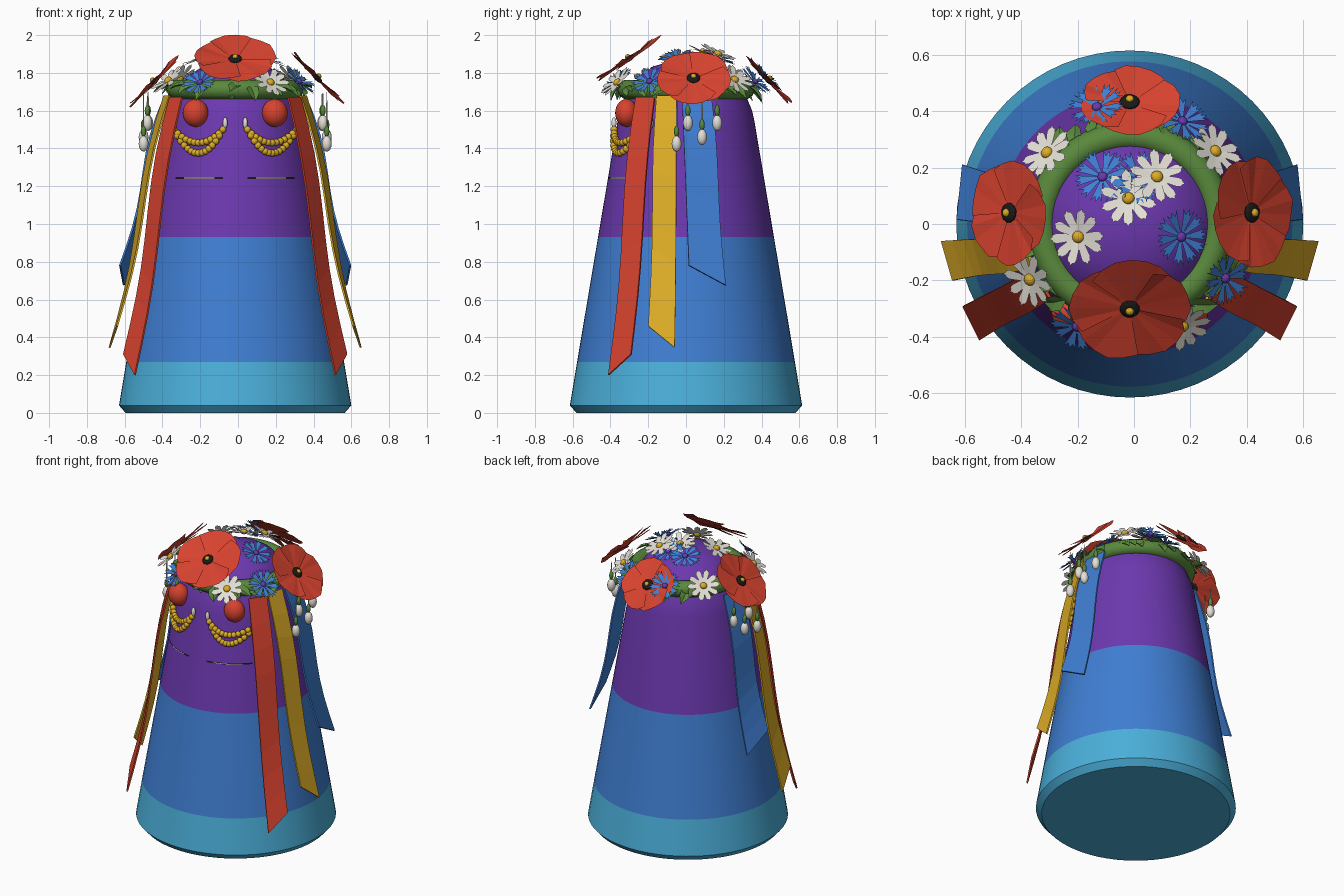
import bpy, bmesh, math, random
from math import sin, cos, pi, radians
from mathutils import Vector, Matrix

random.seed(4)
if "Cube" in bpy.data.objects:
    bpy.data.objects.remove(bpy.data.objects["Cube"])

CX = -0.015  # symmetry axis


def material(name, rgb):
    m = bpy.data.materials.new(name)
    m.use_nodes = True
    m.diffuse_color = (*rgb, 1)
    m.node_tree.nodes["Principled BSDF"].inputs["Base Color"].default_value = (*rgb, 1)
    return m


cyan = material("cyan", (0.07, 0.43, 0.70))
blue = material("blue", (0.05, 0.21, 0.65))
purple = material("purple", (0.15, 0.04, 0.43))
red = material("red", (0.68, 0.055, 0.028))
yellow = material("yellow", (0.73, 0.42, 0.02))
green = material("leaf green", (0.10, 0.25, 0.045))
white = material("white", (0.78, 0.75, 0.68))
black = material("black", (0.01, 0.01, 0.01))


def finish(name, bm, mats, smooth=False):
    me = bpy.data.meshes.new(name)
    bm.to_mesh(me)
    bm.free()
    for m in mats:
        me.materials.append(m)
    ob = bpy.data.objects.new(name, me)
    bpy.context.collection.objects.link(ob)
    for p in me.polygons:
        p.use_smooth = smooth
    return ob


def add_ball(bm, pos, scale, mat=0, segs=12):
    start = len(bm.faces)
    mtx = Matrix.Translation(pos) @ Matrix.Diagonal((*scale, 1))
    bmesh.ops.create_uvsphere(bm, u_segments=segs, v_segments=segs // 2 + 2, radius=1, matrix=mtx)
    bm.faces.ensure_lookup_table()
    for f in bm.faces[start:]:
        f.material_index = mat
        f.smooth = True


def body_radius(z):
    return 0.622 - 0.168 * z


def lathe(bm, profile, segs):
    rings = [[bm.verts.new((CX + r * cos(2 * pi * i / segs), r * sin(2 * pi * i / segs), z))
              for i in range(segs)] for r, z in profile]
    for a, b in zip(rings, rings[1:]):
        for i in range(segs):
            j = (i + 1) % segs
            bm.faces.new((a[i], a[j], b[j], b[i]))
    bm.faces.new(rings[0][::-1])
    bm.faces.new(rings[-1])


# Conical body with three colour bands and a domed top
bm = bmesh.new()
lathe(bm, [(0.58, 0), (0.615, 0.04), (body_radius(0.27), 0.27), (body_radius(0.93), 0.93),
           (0.363, 1.54), (0.35, 1.6), (0.325, 1.66), (0.29, 1.73), (0.24, 1.79),
           (0.17, 1.835), (0.09, 1.86), (0.02, 1.867)], 64)
for f in bm.faces:
    h = f.calc_center_median().z
    f.material_index = 0 if h < 0.27 else 1 if h < 0.93 else 2
body = finish("body", bm, [cyan, blue, purple])
bpy.context.view_layer.objects.active = body
body.select_set(True)
bpy.ops.object.shade_smooth_by_angle(angle=radians(30))

# Wreath ring
bpy.ops.mesh.primitive_torus_add(major_radius=0.312, minor_radius=0.052, major_segments=40,
                                 minor_segments=10, location=(CX, 0, 1.712))
ring = bpy.context.object
ring.name = "wreath_ring"
ring.data.materials.append(green)
bpy.ops.object.shade_smooth()

# Wreath leaves, folded along the middle
bm = bmesh.new()
for i in range(34):
    a = 2 * pi * (i + random.uniform(-0.3, 0.3)) / 34
    out = Vector((cos(a), sin(a), 0))
    tilt = random.uniform(0.2, 1.0)
    n = (out * tilt + Vector((0, 0, 0.7))).normalized()
    side = Vector((-sin(a), cos(a), 0))
    flat = side.cross(n)
    turn = random.uniform(-1.2, 1.2)
    d = (flat * cos(turn) + side * sin(turn)).normalized()
    if d.dot(out) < 0 and i % 4:
        d = -d
    w = n.cross(d)
    p = Vector((CX, 0, 1.735)) + out * random.uniform(0.29, 0.35)
    ln = random.uniform(0.09, 0.13)
    base, tip = bm.verts.new(p), bm.verts.new(p + d * ln)
    mid = bm.verts.new(p + d * ln * 0.5 + n * 0.008)
    for s in (1, -1):
        e1 = bm.verts.new(p + d * ln * 0.3 + w * s * 0.032 + n * 0.02)
        e2 = bm.verts.new(p + d * ln * 0.65 + w * s * 0.028 + n * 0.02)
        bm.faces.new((base, e1, e2, mid))
        bm.faces.new((mid, e2, tip))
finish("wreath_leaves", bm, [green])


def place(ob, pos, normal, spin=0.0):
    q = Vector(normal).to_track_quat("Z", "Y")
    ob.matrix_world = Matrix.Translation(pos) @ q.to_matrix().to_4x4() @ Matrix.Rotation(spin, 4, "Z")


def petal_flower(name, pos, size, count, outline, mats, centre):
    """Ring of identical petals; outline holds (distance, half width) pairs."""
    bm = bmesh.new()
    for k in range(count):
        rot = Matrix.Rotation(2 * pi * k / count + random.uniform(-0.06, 0.06), 4, "Z")
        lift = 0.004 * (k % 2) + random.uniform(0, 0.02)
        pts = [(d, w) for d, w in outline] + [(d, -w) for d, w in reversed(outline) if w]
        bm.faces.new([bm.verts.new(rot @ Vector((d * size, w * size, lift * d + 0.004))) for d, w in pts])
    add_ball(bm, (0, 0, 0.008), (centre, centre, centre * 0.75), 1)
    x, y, z = pos
    place(finish(name, bm, mats), pos, (x - CX, y, 0.4), random.uniform(0, 1))


# Daisies
DAISY = [(0.1, 0.06), (0.4, 0.14), (0.75, 0.17), (0.88, 0.13), (0.9, 0.06), (1.0, 0.0)]
for p in [(0.08, 0.165, 1.895), (-0.02, 0.09, 1.905), (-0.195, -0.045, 1.87), (0.285, 0.255, 1.76),
          (-0.305, 0.25, 1.76), (-0.365, -0.195, 1.755), (0.17, -0.36, 1.745)]:
    petal_flower("daisy", p, 0.105, 10, DAISY, [white, yellow], 0.022)

# Cornflowers with forked petals
CORN = [(0.1, 0.04), (0.7, 0.15), (1.0, 0.22), (0.8, 0.08), (1.02, 0.0)]
for p in [(-0.11, 0.165, 1.875), (0.165, -0.045, 1.865), (0.32, -0.19, 1.75), (-0.2, -0.36, 1.745),
          (-0.13, 0.41, 1.775), (0.17, 0.36, 1.75), (0.02, 0.16, 1.87)]:
    petal_flower("cornflower", p, 0.1, 10, CORN, [blue, purple], 0.018)


# Poppies: five broad overlapping petals around a dark centre
def poppy(name, pos, normal, size, spin):
    bm = bmesh.new()
    for k in range(5):
        a0 = 2 * pi * k / 5
        hub = bm.verts.new((0, 0, 0.002 * k))
        rim = []
        for j in range(7):
            t = j / 3 - 1
            r = size * (1.0 - 0.12 * t * t + random.uniform(-0.03, 0.03))
            a = a0 + t * radians(46)
            rim.append(bm.verts.new((r * cos(a), r * sin(a), 0.012 * t + 0.012 + random.uniform(0, 0.008))))
        for u, v in zip(rim, rim[1:]):
            bm.faces.new((hub, u, v))
    add_ball(bm, (0, 0, 0.012), (0.036, 0.036, 0.014), 1)
    add_ball(bm, (0, 0, 0.026), (0.015, 0.015, 0.012), 2)
    place(finish(name, bm, [red, black, yellow]), pos, normal, spin)


poppy("front_poppy", (CX, -0.295, 1.865), (0, -0.57, 0.82), 0.218, 0.3)
poppy("left_poppy", (0.41, 0.04, 1.765), (0.7, 0, 0.7), 0.2, 0.9)
poppy("right_poppy", (-0.435, 0.04, 1.745), (-0.7, 0, 0.68), 0.19, 0.2)
poppy("back_poppy", (CX, 0.425, 1.755), (0, 0.72, 0.68), 0.178, 0.5)


# Ribbons: top edge pair to bottom edge pair, with a gentle wave
def ribbon(name, mat, top, bottom, s):
    bm = bmesh.new()
    rows = []
    for i in range(10):
        t = i / 9
        row = []
        for a, b in zip(top, bottom):
            p = Vector(a).lerp(Vector(b), t)
            out = Vector((p.x, p.y, 0)).normalized()
            p += out * 0.022 * sin(t * 2 * pi) * (1 - 0.4 * t)
            row.append(bm.verts.new((CX + s * p.x, p.y, p.z)))
        rows.append(row)
    for a, b in zip(rows, rows[1:]):
        bm.faces.new((a[0], a[1], b[1], b[0]))
    ob = finish(name, bm, [mat])
    mod = ob.modifiers.new("thickness", "SOLIDIFY")
    mod.thickness, mod.offset = 0.01, 0


for s, side in ((1, "left"), (-1, "right")):
    ribbon(side + "_red_ribbon", red, [(0.28, -0.265, 1.67), (0.345, -0.165, 1.67)],
           [(0.53, -0.41, 0.2), (0.59, -0.29, 0.31)], s)
    ribbon(side + "_yellow_ribbon", yellow, [(0.345, -0.155, 1.68), (0.375, -0.045, 1.68)],
           [(0.625, -0.2, 0.46), (0.665, -0.06, 0.345)], s)
    ribbon(side + "_blue_ribbon", blue, [(0.375, -0.02, 1.67), (0.36, 0.135, 1.67)],
           [(0.61, 0.015, 0.78), (0.59, 0.21, 0.675)], s)

    # Red berry
    bm = bmesh.new()
    add_ball(bm, (CX + s * 0.21, -0.315, 1.588), (0.068, 0.06, 0.074), 0, 24)
    finish(side + "_berry", bm, [red], True)

    # Two bead swags with a pale drop at each end
    bm = bmesh.new()
    for sag, count in ((0.07, 13), (0.125, 15)):
        for i in range(count):
            t = 2 * i / (count - 1) - 1
            dx, z = 0.195 + 0.13 * t, 1.5 - sag * (1 - t * t)
            y = -math.sqrt((body_radius(z) + 0.016) ** 2 - dx * dx)
            add_ball(bm, (CX + s * dx, y, z), (0.019,) * 3, 0, 10)
    for dx in (0.053, 0.337):
        y = -math.sqrt((body_radius(1.53) + 0.02) ** 2 - dx * dx)
        add_ball(bm, (CX + s * dx, y, 1.535), (0.013, 0.013, 0.03), 1)
    finish(side + "_bead_swags", bm, [yellow, white], True)

    # Hanging drops with green caps and thin stalks
    bm = bmesh.new()
    for dx, y, z in ((0.485, -0.05, 1.425), (0.465, 0.01, 1.535), (0.485, 0.085, 1.46), (0.46, 0.165, 1.535)):
        x = CX + s * dx
        add_ball(bm, (x, y, z), (0.026, 0.026, 0.042), 0)
        add_ball(bm, (x, y, z + 0.065), (0.014, 0.014, 0.03), 1, 8)
        add_ball(bm, (x, y, (z + 1.7) / 2), (0.004, 0.004, (1.7 - z) / 2), 0, 6)
    finish(side + "_hanging_drops", bm, [white, green], True)

    # Closed eye line: slim dark arc with a pale sliver
    bm = bmesh.new()
    for mat, lo, hi, half, lift in ((0, 0.065, 0.315, 0.005, 0.002), (1, 0.11, 0.27, 0.002, 0.004)):
        pairs = []
        for i in range(11):
            dx = lo + (hi - lo) * i / 10
            r = body_radius(1.243) + lift
            y = -math.sqrt(r * r - dx * dx)
            pairs.append([bm.verts.new((CX + s * dx, y, 1.243 + h)) for h in (-half, half)])
        for a, b in zip(pairs, pairs[1:]):
            bm.faces.new((a[0], b[0], b[1], a[1])).material_index = mat
    finish(side + "_eye_line", bm, [black, white])
